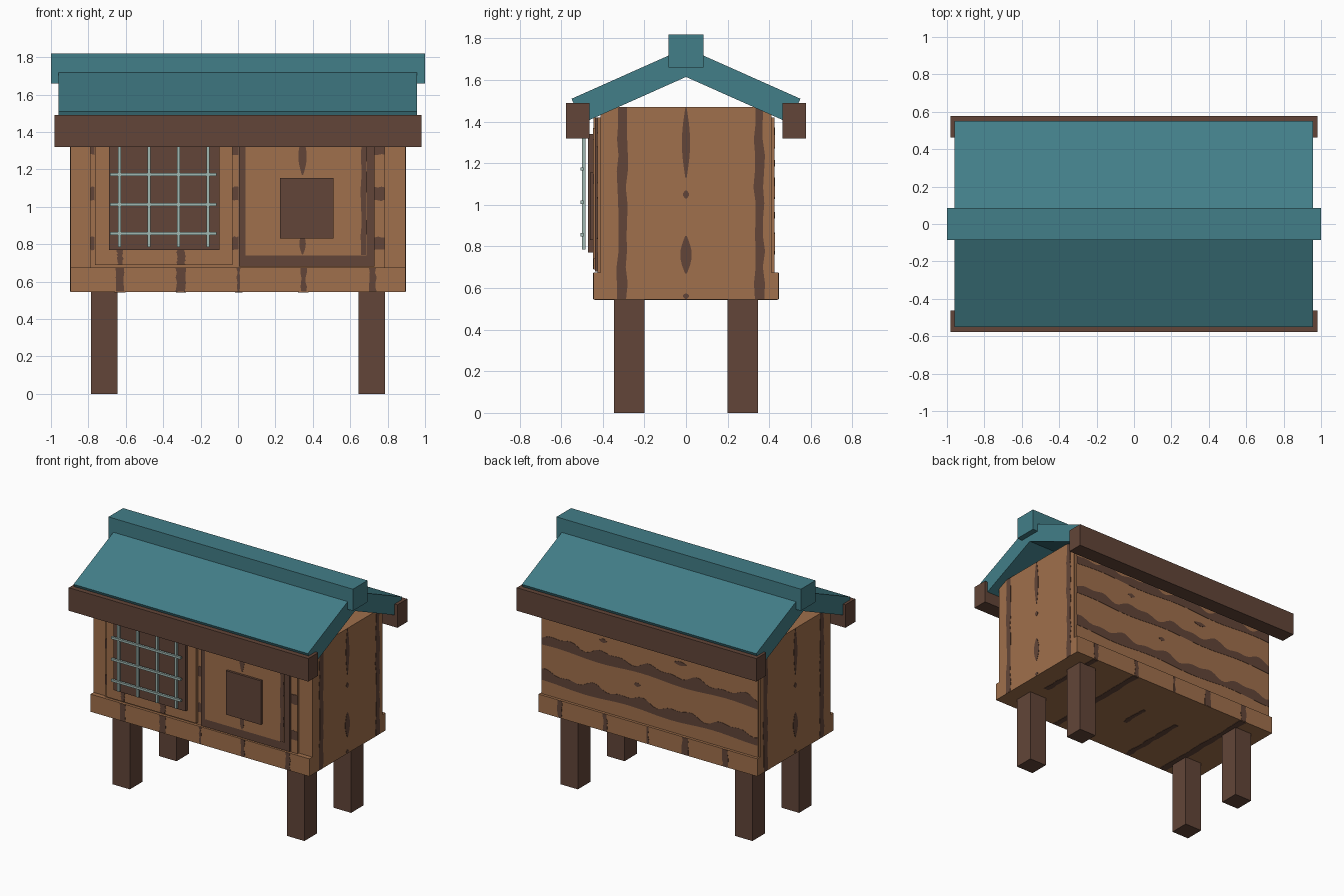
import bpy, bmesh, math, random

if "Cube" in bpy.data.objects:
    bpy.data.objects.remove(bpy.data.objects["Cube"])

random.seed(4)


def material(name, rgb):
    lin = [(c / 255 / 12.92) if c / 255 <= 0.04045 else ((c / 255 + 0.055) / 1.055) ** 2.4 for c in rgb]
    m = bpy.data.materials.new(name)
    m.diffuse_color = (*lin, 1)
    m.use_nodes = True
    m.node_tree.nodes["Principled BSDF"].inputs["Base Color"].default_value = m.diffuse_color
    return m


TEAL = material("teal_roof_paint", (66, 126, 136))
WOOD = material("warm_wood", (160, 112, 76))
DARK = material("dark_wood", (98, 69, 56))
METAL = material("pale_metal", (160, 184, 178))


def finish(name, bm, mat):
    bmesh.ops.recalc_face_normals(bm, faces=bm.faces)
    me = bpy.data.meshes.new(name)
    bm.to_mesh(me)
    bm.free()
    me.materials.append(mat)
    ob = bpy.data.objects.new(name, me)
    bpy.context.collection.objects.link(ob)
    return ob


def box(name, x, y, z, mat):
    bm = bmesh.new()
    bmesh.ops.create_cube(bm, size=1)
    for v in bm.verts:
        v.co = [a + (b - a) * (c + 0.5) for (a, b), c in zip((x, y, z), v.co)]
    return finish(name, bm, mat)


def mirror_y(y, s):
    return tuple(sorted((y[0] * s, y[1] * s)))


def grain(name, axis, pos, stations, along):
    """Thin streak on the plane axis=pos; stations are (t, low, high) along one axis."""
    across = 3 - axis - along
    bm = bmesh.new()
    rings = []
    for t, lo, hi in stations:
        ring = []
        for w, d in ((lo, -0.002), (hi, -0.002), (hi, 0.002), (lo, 0.002)):
            co = [0, 0, 0]
            co[axis], co[along], co[across] = pos + d, t, w
            ring.append(bm.verts.new(co))
        rings.append(ring)
    for a, b in zip(rings, rings[1:]):
        for i in range(4):
            j = (i + 1) % 4
            bm.faces.new((a[i], a[j], b[j], b[i]))
    bm.faces.new(rings[0])
    bm.faces.new(rings[-1])
    return finish(name, bm, DARK)


def streak(name, axis, pos, along, t0, t1, centre, width, wobble=0.006, n=12):
    """Straight streak with slightly uneven edges."""
    st = []
    for i in range(n + 1):
        t = t0 + (t1 - t0) * i / n
        st.append((t, centre - width / 2 + random.uniform(-wobble, wobble),
                   centre + width / 2 + random.uniform(-wobble, wobble)))
    grain(name, axis, pos, st, along)


def knot(name, axis, pos, along, t0, t1, centre, width, n=8):
    """Oval knot in the wood."""
    st = []
    for i in range(n + 1):
        w = width / 2 * (0.15 + 0.85 * math.sin(math.pi * i / n))
        st.append((t0 + (t1 - t0) * i / n, centre - w, centre + w))
    grain(name, axis, pos, st, along)


# Roof: two sloping slabs in one chevron profile
half = [(0, 1.755), (0.55, 1.51), (0.50, 1.392), (0, 1.615)]
for s, side in ((-1, "front"), (1, "back")):
    bm = bmesh.new()
    ends = [[bm.verts.new((x, s * y, z)) for y, z in half] for x in (-0.96, 0.957)]
    for e in ends:
        bm.faces.new(e)
    for i in range(4):
        j = (i + 1) % 4
        bm.faces.new((ends[0][i], ends[0][j], ends[1][j], ends[1][i]))
    finish("roof_slab_" + side, bm, TEAL)
    box("eave_beam_" + side, (-0.98, 0.98), mirror_y((0.463, 0.578), s), (1.32, 1.49), DARK)
    box("base_board_" + side, (-0.895, 0.895), mirror_y((0.40, 0.445), s), (0.545, 0.675), WOOD)
box("ridge_beam", (-1, 1), (-0.085, 0.085), (1.66, 1.82), TEAL)

# Hutch body, cladding and legs
box("hutch_body", (-0.895, 0.895), (-0.41, 0.41), (0.545, 1.47), WOOD)
box("back_cladding", (-0.885, 0.885), (0.40, 0.425), (0.675, 1.42), WOOD)
box("front_cladding", (-0.79, 0.785), (-0.425, -0.40), (0.675, 1.42), WOOD)
for sx in (-1, 1):
    for sy in (-1, 1):
        box("leg", mirror_y((0.643, 0.785), sx), mirror_y((0.2, 0.345), sy), (0, 0.55), DARK)

# Left door with barred window
box("left_door", (-0.765, -0.03), (-0.445, -0.41), (0.69, 1.42), WOOD)
box("window_panel", (-0.69, -0.10), (-0.47, -0.44), (0.77, 1.34), DARK)
for x in (-0.633, -0.475, -0.317, -0.16):
    box("vertical_bar", (x - 0.008, x + 0.008), (-0.50, -0.482), (0.785, 1.335), METAL)
for z in (0.857, 1.013, 1.172):
    box("horizontal_bar", (-0.685, -0.115), (-0.508, -0.492), (z - 0.008, z + 0.008), METAL)

# Right door: dark edging, wooden panel and small hatch
box("right_door_edging", (0.005, 0.73), (-0.438, -0.41), (0.68, 1.42), DARK)
box("right_door_panel", (0.04, 0.688), (-0.445, -0.42), (0.74, 1.37), WOOD)
box("hatch", (0.225, 0.51), (-0.462, -0.44), (0.83, 1.155), DARK)
streak("right_door_streak", 1, -0.445, 2, 0.742, 1.368, 0.672, 0.028, 0.003)
knot("right_door_knot_top", 1, -0.445, 2, 1.17, 1.37, 0.345, 0.045)
knot("right_door_knot_low", 1, -0.445, 2, 0.745, 0.86, 0.345, 0.035)
streak("left_door_streak", 1, -0.445, 2, 0.692, 0.78, -0.305, 0.045)
streak("left_door_streak", 1, -0.445, 2, 0.692, 0.78, -0.63, 0.03)

# Grain on both end walls
for sx in (-1, 1):
    p = sx * 0.895
    streak("end_streak", 0, p, 2, 0.547, 1.468, -0.307, 0.045)
    streak("end_streak", 0, p, 2, 0.547, 1.468, 0.352, 0.045)
    for z0, z1, w in ((1.13, 1.468, 0.04), (1.03, 1.07, 0.03), (0.67, 0.85, 0.055), (0.547, 0.575, 0.03)):
        knot("end_knot", 0, p, 2, z0, z1, 0, w)

# Grain on base boards and underside
for s in (-1, 1):
    for x, w in ((-0.633, 0.045), (-0.305, 0.05), (0.003, 0.018), (0.35, 0.03), (0.72, 0.035)):
        streak("base_streak", 1, s * 0.445, 2, 0.547, 0.673, x, w, 0.005, 5)
for x, y0, y1, w in ((-0.633, -0.44, 0.44, 0.05), (-0.305, -0.44, 0.1, 0.04), (0.003, -0.1, 0.12, 0.03),
                     (0.35, -0.44, 0.44, 0.045), (0.72, -0.1, 0.44, 0.04)):
    streak("underside_streak", 2, 0.545, 1, y0, y1, x, w)

# Wavy plank seams along the back, and their short counterparts on the front
for k, (lo, hi) in enumerate(((0.77, 0.84), (1.035, 1.105), (1.28, 1.345))):
    st = []
    for i in range(61):
        x = -0.883 + 1.766 * i / 60
        wave = 0.016 * math.sin(x * 17 + k * 2) + 0.012 * math.sin(x * 31 + k)
        st.append((x, lo + 0.008 * math.sin(x * 9 + k), hi + wave))
    grain("back_seam", 1, 0.425, st, 0)
    for x0, x1 in ((-0.789, -0.766), (-0.029, 0.004), (0.731, 0.784)):
        streak("front_seam", 1, -0.425, 0, x0, x1, (lo + hi) / 2, hi - lo, 0.004, 3)
for x, z, w in ((0.38, 1.20, 0.06), (-0.25, 1.2, 0.10), (0.1, 0.95, 0.05)):
    knot("back_knot", 1, 0.425, 0, x - w / 2, x + w / 2, z, 0.03)
